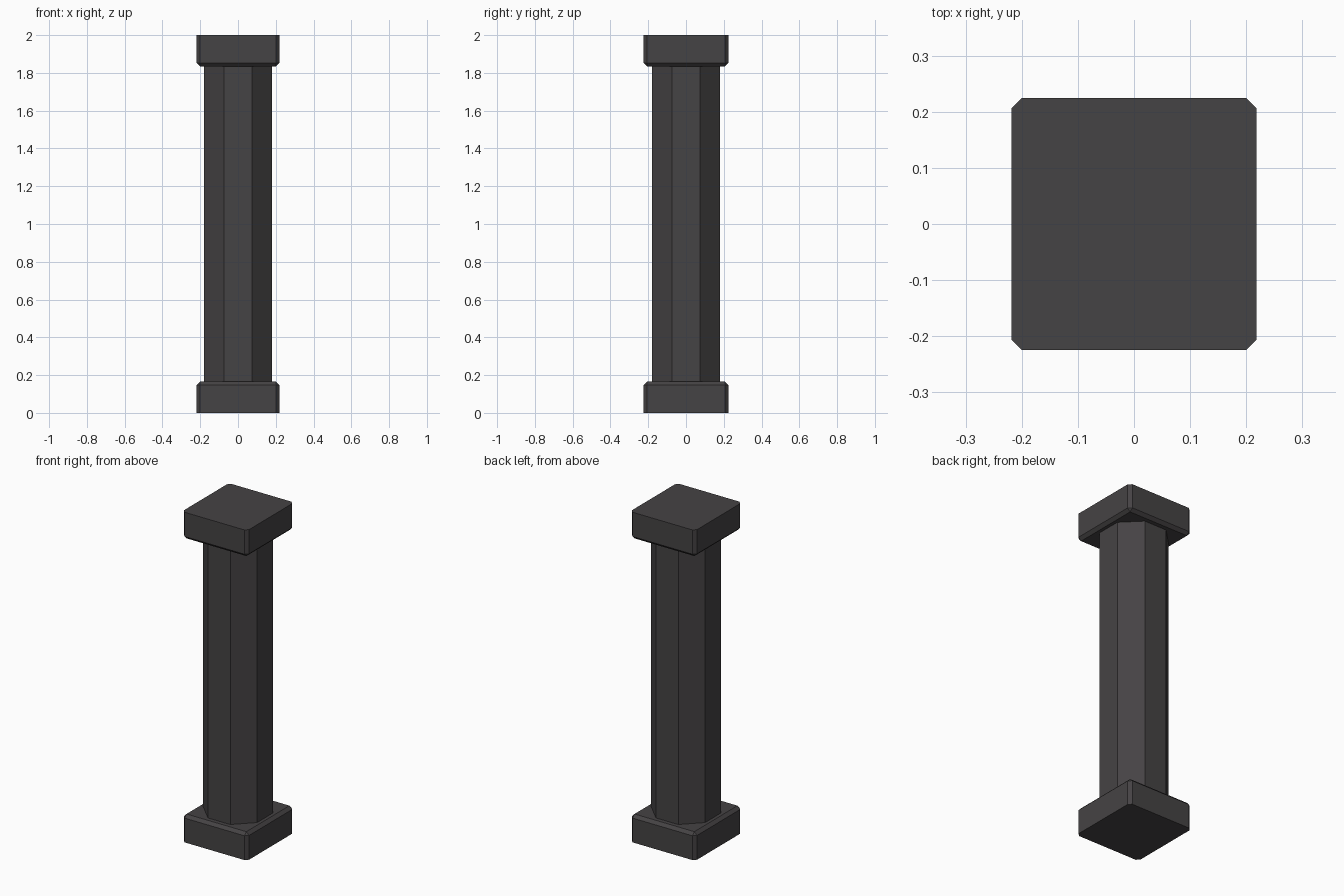
import bpy, bmesh, math

if "Cube" in bpy.data.objects:
    bpy.data.objects.remove(bpy.data.objects["Cube"])

HX, HY = 0.2185, 0.2245      # slab half sizes
H, B = 0.165, 0.018          # slab height, chamfer width

stone = bpy.data.materials.new("dark_stone")
stone.diffuse_color = (0.06, 0.056, 0.058, 1)
stone.use_nodes = True
stone.node_tree.nodes["Principled BSDF"].inputs["Base Color"].default_value = stone.diffuse_color


def make_object(name, bm):
    bmesh.ops.recalc_face_normals(bm, faces=bm.faces)
    mesh = bpy.data.meshes.new(name)
    bm.to_mesh(mesh)
    bm.free()
    mesh.materials.append(stone)
    obj = bpy.data.objects.new(name, mesh)
    bpy.context.collection.objects.link(obj)
    return obj


def slab(name, z, inner):
    """Block with chamfered corners and a chamfered rim facing the shaft."""
    bm = bmesh.new()
    bmesh.ops.create_cube(bm, size=1)
    for v in bm.verts:
        v.co.x *= 2 * HX
        v.co.y *= 2 * HY
        v.co.z = v.co.z * H + z
    # skip only the rim on the outer face
    edges = [e for e in bm.edges
             if not all((v.co.z - z) * inner < 0 for v in e.verts)]
    bmesh.ops.bevel(bm, geom=edges, offset=B, segments=1,
                    affect='EDGES', clamp_overlap=True)
    return make_object(name, bm)


# Base and capital mirror each other
slab("base", H / 2, 1)
slab("capital", 2 - H / 2, -1)

# Octagonal shaft, flat side to the front
bpy.ops.mesh.primitive_cylinder_add(
    vertices=8, radius=0.181 / math.cos(math.pi / 8),
    depth=2 - 2 * H + 0.004, location=(0, 0, 1),
    rotation=(0, 0, math.pi / 8), end_fill_type='NOTHING')
shaft = bpy.context.object
shaft.name = "shaft"
shaft.data.materials.append(stone)
